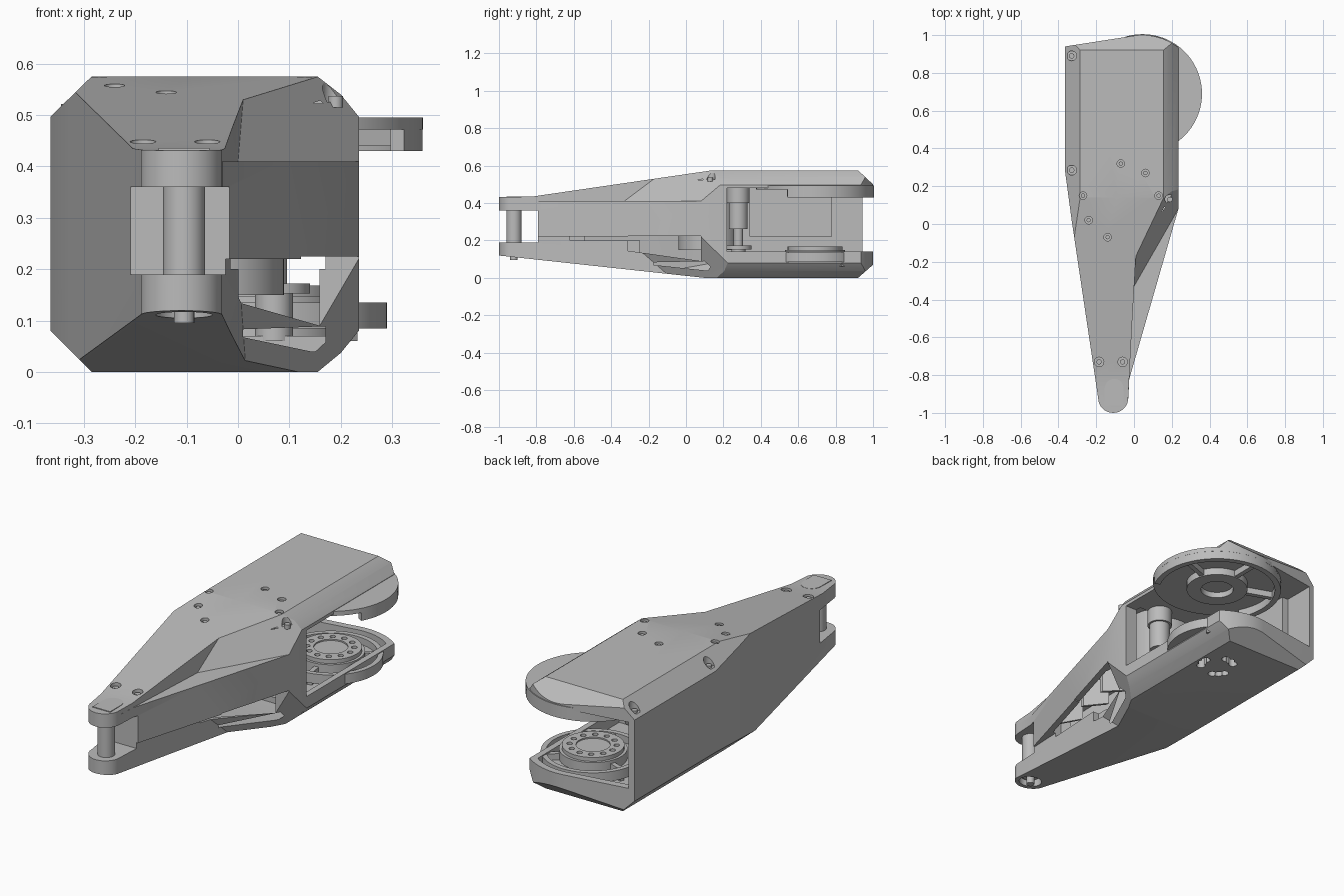
import bpy, bmesh
from math import sin, cos, radians
from mathutils import Vector

old = bpy.data.objects.get("Cube")
if old:
    bpy.data.objects.remove(old, do_unlink=True)

grey = bpy.data.materials.new("plain grey")
grey.use_nodes = True
colour = (0.5, 0.5, 0.5, 1)
grey.diffuse_color = colour
grey.node_tree.nodes["Principled BSDF"].inputs["Base Color"].default_value = colour


def finish(name, bm):
    bmesh.ops.recalc_face_normals(bm, faces=bm.faces)
    mesh = bpy.data.meshes.new(name)
    bm.to_mesh(mesh)
    bm.free()
    mesh.materials.append(grey)
    ob = bpy.data.objects.new(name, mesh)
    bpy.context.collection.objects.link(ob)
    return ob


def prism(name, pts, lo, hi, axis="z"):
    """Extrude a 2D profile along one axis."""
    place = {"x": lambda a, b, h: (h, a, b),
             "y": lambda a, b, h: (a, h, b),
             "z": lambda a, b, h: (a, b, h)}[axis]
    bm = bmesh.new()
    face = bm.faces.new([bm.verts.new(place(a, b, lo)) for a, b in pts])
    ext = bmesh.ops.extrude_face_region(bm, geom=[face])
    verts = [v for v in ext["geom"] if isinstance(v, bmesh.types.BMVert)]
    bmesh.ops.translate(bm, verts=verts, vec=place(0, 0, hi - lo))
    return finish(name, bm)


def box(name, x, y, z):
    return prism(name, [(x[0], y[0]), (x[1], y[0]), (x[1], y[1]), (x[0], y[1])], *z)


def arc(cx, cy, r, a, b, n):
    angles = [radians(a + (b - a) * i / n) for i in range(n + 1)]
    return [(cx + r * cos(t), cy + r * sin(t)) for t in angles]


def cyl(name, c, r, lo, hi, n=32):
    return prism(name, arc(*c, r, 0, 360, n)[:-1], lo, hi)


def hull(name, pts):
    bm = bmesh.new()
    for p in pts:
        bm.verts.new(p)
    bmesh.ops.convex_hull(bm, input=bm.verts)
    return finish(name, bm)


def boolean(ob, tool, op="DIFFERENCE"):
    mod = ob.modifiers.new("bool", "BOOLEAN")
    mod.operation, mod.solver, mod.object = op, "EXACT", tool
    bpy.context.view_layer.objects.active = ob
    bpy.ops.object.modifier_apply(modifier=mod.name)
    bpy.data.objects.remove(tool, do_unlink=True)
    return ob


def solid(name, plan, side, front):
    """Intersect three profiles: seen from above, the side and the front."""
    ob = prism(name, plan, -0.2, 0.8)
    boolean(ob, prism("cut", side, -0.6, 0.6, "x"), "INTERSECT")
    return boolean(ob, prism("cut", front, -1.3, 1.3, "y"), "INTERSECT")


HUB = (0.045, 0.69)
PIN = (-0.105, -0.92)

# Outer housing: tapered, chamfered body
plan = ([(-0.365, 0.94), (-0.365, 0.28), (-0.33, 0.02)]
        + arc(-0.11, -0.92, 0.08, 180, 360, 16)
        + [(-0.025, -0.82), (0.235, 0.08)] + arc(*HUB, 0.31, 52, 98, 10))
side = [(-1.05, 0.43), (-0.82, 0.435), (0.14, 0.575), (0.92, 0.575), (1.0, 0.5),
        (1.0, 0.07), (0.92, 0), (0.1, 0), (-1.05, 0.125)]
front = [(-0.285, 0), (0.155, 0), (0.2, 0.037), (0.235, 0.08), (0.235, 0.497),
         (0.2, 0.54), (0.155, 0.575), (-0.285, 0.575), (-0.365, 0.497), (-0.365, 0.08)]
body = solid("housing", plan, side, front)

# Notches above and below the side beam
ahead = [(-0.04, -1.1), (0.6, -1.1)]
boolean(body, hull("cut", [(x, y, z) for x, y in ahead for z in (0.41, 0.65)]
                   + [(0, -0.33, 0.41), (0.47, 0.49, 0.41),
                      (0.02, -0.01, 0.65), (0.347, 0.56, 0.65)]))
boolean(body, hull("cut", [(x, y, z) for x, y in ahead for z in (-0.06, 0.22)]
                   + [(0, -0.33, 0.22), (0.47, 0.49, 0.22), (0, -0.33, 0.14),
                      (0.47, 0.49, 0.03), (0.02, -0.01, -0.06), (0.35, 0.56, -0.06)]))

# Hollow arm, beam underside and side window
boolean(body, solid(
    "cut",
    [(-0.335, 0.25), (-0.335, 0.2), (-0.3, 0.02), (-0.185, -0.74), (-0.06, -0.74),
     (-0.035, -0.25), (0.17, 0.1), (0.17, 0.25)],
    [(-0.74, 0.13), (-0.74, 0.4), (0.1, 0.53), (0.25, 0.53), (0.25, 0.04), (0.1, 0.04)],
    [(-0.335, 0.09), (-0.27, 0.03), (0.14, 0.03), (0.205, 0.09), (0.205, 0.48),
     (0.14, 0.55), (-0.27, 0.55), (-0.335, 0.48)]))
boolean(body, prism("cut", [(-0.05, -0.62), (0, -0.62), (0.18, 0), (0.17, 0.08),
                            (0.17, 0.3), (-0.05, 0.3)], 0.2, 0.38))
boolean(body, prism("cut", [(-0.31, 0.145), (-0.31, 0.225), (0.08, 0.225), (0.08, 0.09)],
                    -0.033, 0.4, "x"))

# Open rear bay and the tray in its floor
boolean(body, box("cut", (-0.335, 0.6), (0.22, 1.2), (0.14, 0.48)))
boolean(body, prism("cut", [(-0.31, 0.91), (-0.31, 0.25), (0.205, 0.25)]
                    + arc(*HUB, 0.275, 55, 97, 8), 0.07, 0.2))

# Fork gap at the tip and the recess under it
boolean(body, box("cut", (-0.4, 0.3), (-1.2, -0.79), (0.19, 0.36)))
boolean(body, cyl("cut", PIN, 0.055, 0.05, 0.15))

# Screw pockets with heads (x, y, surface height, radius)
screws = [(-0.33, 0.89, 0.53, 0.026), (-0.33, 0.285, 0.53, 0.026), (0.19, 0.13, 0.545, 0.026),
          (-0.27, 0.15, 0.575, 0.02), (-0.24, 0.02, 0.558, 0.02), (-0.14, -0.07, 0.545, 0.02),
          (-0.07, 0.32, 0.575, 0.02), (0.06, 0.27, 0.575, 0.02), (0.13, 0.15, 0.575, 0.02),
          (-0.185, -0.73, 0.448, 0.025), (-0.06, -0.73, 0.448, 0.025)]
for x, y, z, r in screws:
    boolean(body, cyl("cut", (x, y), r, z - 0.02, z + 0.08, 20))
    cyl("screw_head", (x, y), r * 0.55, z - 0.03, z - 0.008, 16)

# Clusters of holes in the underside
for base in (105, 225, 345):
    for step in (-22, 0, 22):
        t = radians(base + step)
        c = (HUB[0] + 0.08 * cos(t), HUB[1] + 0.08 * sin(t))
        boolean(body, cyl("cut", c, 0.021, -0.1, 0.06, 16))

# Upper joint: disc, partial rim, hub ring and spokes
cyl("upper_disc", HUB, 0.315, 0.472, 0.495, 72)
prism("upper_rim", arc(*HUB, 0.3145, -28, 208, 48) + arc(*HUB, 0.285, 208, -28, 48), 0.43, 0.48)
ring = cyl("upper_hub", HUB, 0.15, 0.435, 0.48, 48)
boolean(ring, cyl("cut", HUB, 0.08, 0.4, 0.465))
for a in (20, 90, 160):
    d = Vector((cos(radians(a)), sin(radians(a))))
    n = Vector((-d.y, d.x)) * 0.012
    c = Vector(HUB)
    prism("upper_spoke", [c + d * 0.13 + n, c + d * 0.13 - n,
                          c + d * 0.295 - n, c + d * 0.295 + n], 0.44, 0.48)

# Lower joint: lobe, rotor and bolt circle
lobe = cyl("lower_lobe", HUB, 0.245, 0.085, 0.135, 64)
boolean(lobe, cyl("cut", HUB, 0.22, 0.1, 0.2, 64))
cyl("rotor_base", HUB, 0.16, 0.05, 0.148, 48)
rotor = cyl("rotor", HUB, 0.146, 0.14, 0.168, 48)
for x, y in arc(*HUB, 0.11, 0, 330, 11):
    boolean(rotor, cyl("cut", (x, y), 0.014, 0.151, 0.2, 12))
boolean(rotor, cyl("cut", HUB, 0.08, 0.161, 0.2))
for a in (40, 160, 280):
    d = Vector((cos(radians(a)), sin(radians(a))))
    n = Vector((-d.y, d.x)) * 0.012
    c = Vector(HUB)
    prism("lower_rib", [c + d * 0.14 + n, c + d * 0.14 - n,
                        c + d * 0.235 - n, c + d * 0.235 + n], 0.06, 0.132)

# Motor and idler inside
cyl("motor", (-0.07, 0.12), 0.16, 0.15, 0.535, 48)
for r, lo, hi in [(0.06, 0.4, 0.49), (0.05, 0.26, 0.4), (0.025, 0.13, 0.27),
                  (0.07, 0.153, 0.172), (0.037, 0.06, 0.153)]:
    cyl("idler", (0.07, 0.28), r, lo, hi)
box("inner_panel", (-0.336, -0.3), (0.34, 0.78), (0.22, 0.481))

# Diagonal ribs under the side beam
for y in (-0.45, -0.25, -0.08):
    prism("beam_rib", [(-0.05, y), (-0.05, y - 0.02), (0.06 + y * 0.12, y - 0.12),
                       (0.06 + y * 0.12, y - 0.1)], 0.24, 0.39)

# Tip pin and cap
cyl("tip_pin", PIN, 0.041, 0.14, 0.37)
cyl("tip_pin_end", PIN, 0.02, 0.095, 0.16, 20)
prism("tip_cap", [(-0.155, -0.96)] + arc(-0.105, -0.87, 0.05, 180, 0, 10)
      + [(-0.055, -0.96)], 0.42, 0.436)

# Smooth curved walls, keep edges crisp
for ob in bpy.context.collection.objects:
    ob.select_set(ob.type == "MESH")
bpy.context.view_layer.objects.active = body
bpy.ops.object.shade_smooth_by_angle(angle=radians(25))
